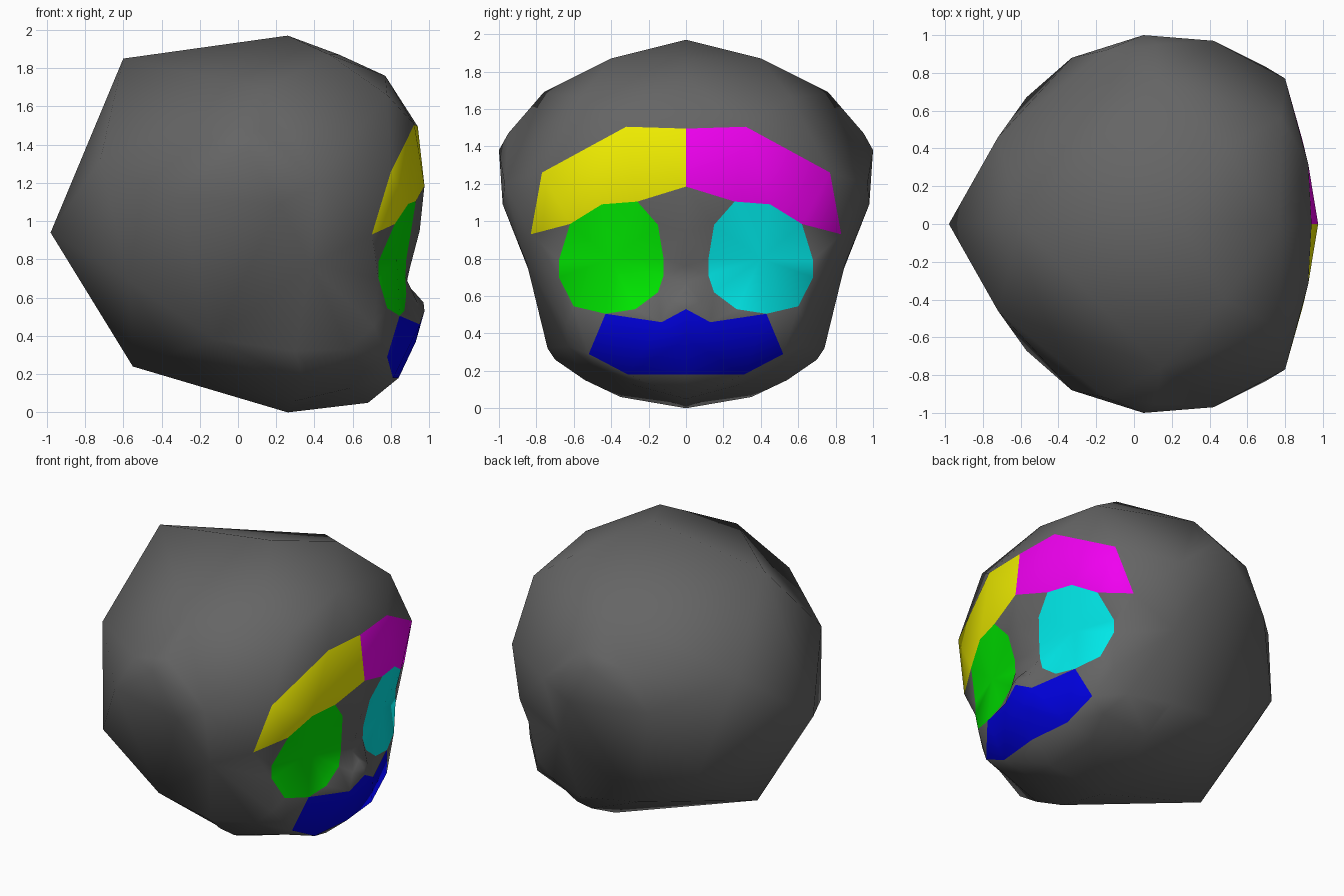
import bpy
from mathutils import Vector
from mathutils.geometry import delaunay_2d_cdt

if "Cube" in bpy.data.objects:
    bpy.data.objects.remove(bpy.data.objects["Cube"])

CENTRE = Vector((0, 0, 0.95))

# Half outlines (x, y, z) on the +y side; the face looks along +x
brow = [(.94, 0, 1.495), (.922, .32, 1.505), (.80, .77, 1.26), (.70, .83, .93),
        (.82, .62, .985), (.89, .45, 1.09), (.93, .26, 1.105), (.975, 0, 1.185)]
eye = [(.93, .26, 1.105), (.89, .45, 1.09), (.82, .62, .985), (.735, .68, .79),
       (.735, .68, .70), (.78, .60, .545), (.845, .43, .505), (.87, .27, .53),
       (.88, .15, .62), (.875, .12, .71), (.88, .12, .80), (.91, .15, .98)]
mouth = [(.975, 0, .53), (.95, .13, .46), (.845, .43, .505), (.78, .52, .29),
         (.81, .31, .18), (.84, 0, .18)]
face = [(.95, 0, .95), (.90, 0, .76), (.88, 0, .67), (.93, 0, .62), (.97, 0, .575),
        (.94, .08, .57), (.83, .40, .80), (.93, 0, .37)]
# Widest contour of the skull seen from the face side
contour = [(.26, 0, 1.97), (.48, .40, 1.87), (.14, .76, 1.69), (.12, .95, 1.47),
           (.05, 1.0, 1.38), (.22, .98, 1.09), (.38, .85, .77), (.30, .74, .32),
           (.35, .70, .26), (.35, .54, .15), (.30, .35, .06), (.26, 0, 0)]
forehead = [(.53, 0, 1.87), (.77, 0, 1.76), (.78, .56, 1.66), (.42, .97, 1.20)]
jaw = [(.68, 0, .05), (.60, .30, .13), (.71, .64, .45), (.58, .63, .33), (.66, .49, .22)]
back = [(-.60, 0, 1.85), (-.55, 0, .24), (-.72, .46, 1.32), (-.57, .67, .69),
        (-.33, .88, 1.12), (-.12, .70, .38), (-.15, .92, 1.40)]
tip = (-.98, 0, .94)


def flip(points):
    return [(x, -y, z) for x, y, z in reversed(points)]


def unroll(p):
    """Stereographic map of a head point, seen from the back tip."""
    d = (Vector(p) - CENTRE).normalized()
    return Vector((d.y / (1 + d.x), d.z / (1 + d.x)))


points = []


def index(p):
    if p not in points:
        points.append(p)
    return points.index(p)


def patch(outline):
    """Outline as an anticlockwise list of point indices."""
    loop = [index(p) for p in outline]
    uv = [unroll(p) for p in outline]
    area = sum(a.x * b.y - a.y * b.x for a, b in zip(uv, uv[1:] + uv[:1]))
    return loop if area > 0 else loop[::-1]


# Coloured patches in the face
colours = [("left_brow", (.87, .85, 0, 1)), ("right_brow", (.87, 0, .87, 1)),
           ("left_eye", (0, .8, 0, 1)), ("right_eye", (0, .8, .8, 1)),
           ("mouth", (0, 0, .75, 1))]
patches = [patch(flip(brow)), patch(brow), patch(flip(eye)), patch(eye),
           patch(mouth + [p for p in flip(mouth) if p[1] < 0])]

# Remaining skull points, mirrored
for group in (face, contour, forehead, jaw, back):
    for x, y, z in group:
        index((x, y, z))
        if y:
            index((x, -y, z))

# Triangulate the skin around the patches, then close it at the back tip
flat, _, tris, from_verts, _, from_faces = delaunay_2d_cdt(
    [unroll(p) for p in points], [], patches, 0, 1e-6, True)
verts = [points[o[0]] for o in from_verts] + [tip]
faces = [tuple(t) for t in tris]
slots = [o[0] + 1 if o else 0 for o in from_faces]
directed = {(t[i], t[(i + 1) % len(t)]) for t in faces for i in range(len(t))}
for a, b in directed:
    if (b, a) not in directed:
        faces.append((b, a, len(verts) - 1))
        slots.append(0)

mesh = bpy.data.meshes.new("head")
mesh.from_pydata(verts, [], faces)
for name, colour in [("skin", (.13, .13, .13, 1))] + colours:
    mat = bpy.data.materials.new(name)
    mat.diffuse_color = colour
    mat.use_nodes = True
    mat.node_tree.nodes["Principled BSDF"].inputs["Base Color"].default_value = mat.diffuse_color
    mesh.materials.append(mat)
for poly, slot in zip(mesh.polygons, slots):
    poly.material_index = slot
    poly.use_smooth = True
mesh.update()
head = bpy.data.objects.new("head", mesh)
bpy.context.collection.objects.link(head)
